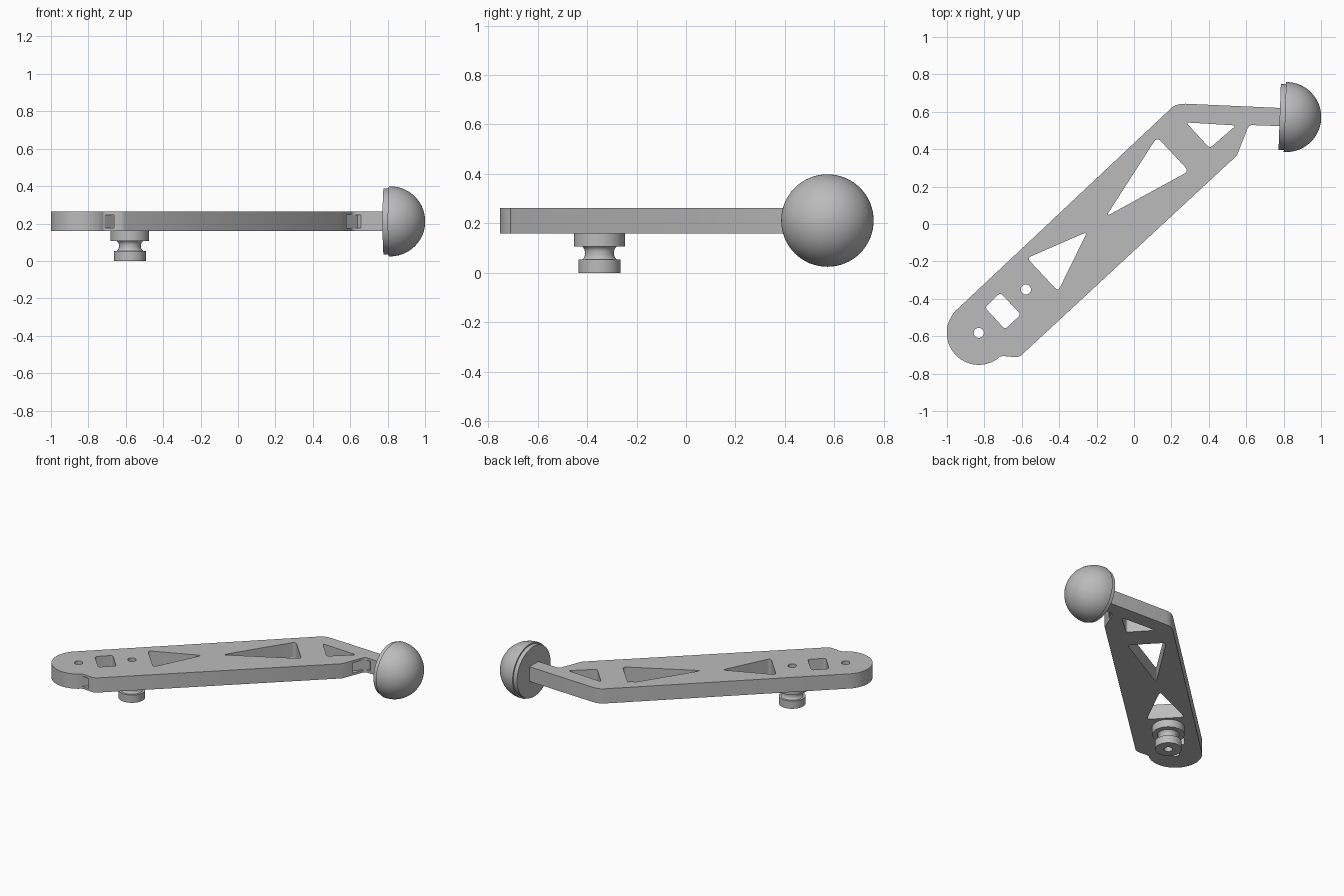
import bpy, bmesh, math
from mathutils import Vector, Matrix

cube = bpy.data.objects.get("Cube")
if cube:
    bpy.data.objects.remove(cube)

grey = bpy.data.materials.new("plain grey")
grey.use_nodes = True
colour = (0.5, 0.5, 0.5, 1)
grey.diffuse_color = colour
grey.node_tree.nodes["Principled BSDF"].inputs["Base Color"].default_value = colour

Z0, Z1 = 0.16, 0.263
MID = (Z0 + Z1) / 2


def finish(bm, name):
    bmesh.ops.recalc_face_normals(bm, faces=bm.faces[:])
    mesh = bpy.data.meshes.new(name)
    bm.to_mesh(mesh)
    bm.free()
    mesh.materials.append(grey)
    obj = bpy.data.objects.new(name, mesh)
    bpy.context.collection.objects.link(obj)
    return obj


def smooth(obj):
    bpy.ops.object.select_all(action='DESELECT')
    obj.select_set(True)
    bpy.context.view_layer.objects.active = obj
    bpy.ops.object.shade_smooth_by_angle(angle=math.radians(30))


def arc(cx, cy, r, a0, a1, n):
    angles = [math.radians(a0 + (a1 - a0) * i / n) for i in range(n + 1)]
    return [(cx + r * math.cos(a), cy + r * math.sin(a)) for a in angles]


def rounded(corners, cut, steps=5):
    """Polygon with each corner replaced by a short curve."""
    pts = [Vector(c) for c in corners]
    out = []
    for i, p in enumerate(pts):
        a = p + (pts[i - 1] - p).normalized() * cut
        b = p + (pts[(i + 1) % len(pts)] - p).normalized() * cut
        for k in range(steps + 1):
            t = k / steps
            out.append(a * (1 - t) ** 2 + p * 2 * t * (1 - t) + b * t * t)
    return out


def lathe(name, profile, closed, matrix, segments=64):
    """Spin (radius, height) points around z, then place the result."""
    bm = bmesh.new()
    vs = [bm.verts.new((r, 0, z)) for r, z in profile]
    es = [bm.edges.new(pair) for pair in zip(vs, vs[1:])]
    if closed:
        es.append(bm.edges.new((vs[-1], vs[0])))
    bmesh.ops.spin(bm, geom=vs + es, cent=(0, 0, 0), axis=(0, 0, 1),
                   angle=math.tau, steps=segments, use_duplicate=False)
    bmesh.ops.remove_doubles(bm, verts=bm.verts[:], dist=1e-5)
    bm.transform(matrix)
    obj = finish(bm, name)
    smooth(obj)
    return obj


# Lever plate: round end, long edges, bent neck
end_x, end_y = -0.83, -0.582
outline = arc(end_x, end_y, 0.171, 137, 305, 36)
outline += [(-0.718, -0.709), (-0.7, -0.706), (-0.645, -0.711), (-0.622, -0.711),
            (-0.604, -0.703), (0.55, 0.366), (0.606, 0.508), (0.613, 0.521),
            (0.627, 0.529), (0.79, 0.523), (0.79, 0.62), (0.275, 0.643),
            (0.25, 0.642), (0.225, 0.636), (0.203, 0.623)]

# Window cut-outs and pin holes
holes = [
    rounded([(0.123, 0.465), (0.294, 0.283), (-0.15, 0.04)], 0.03),
    rounded([(-0.25, -0.042), (-0.406, -0.36), (-0.572, -0.182)], 0.025),
    rounded([(0.278, 0.543), (0.545, 0.527), (0.405, 0.405)], 0.018),
    rounded([(-0.715, -0.367), (-0.605, -0.484), (-0.69, -0.563), (-0.797, -0.447)], 0.018),
    arc(-0.578, -0.35, 0.027, 0, 345, 23),
    arc(end_x, end_y, 0.027, 0, 345, 23),
]

bm = bmesh.new()
edges = []
for loop in [outline] + holes:
    vs = [bm.verts.new((p[0], p[1], Z0)) for p in loop]
    edges += [bm.edges.new((vs[i - 1], vs[i])) for i in range(len(vs))]
bmesh.ops.triangle_fill(bm, edges=edges, use_beauty=True, normal=(0, 0, 1))
ext = bmesh.ops.extrude_face_region(bm, geom=bm.faces[:])
top = [v for v in ext["geom"] if isinstance(v, bmesh.types.BMVert)]
bmesh.ops.translate(bm, verts=top, vec=(0, 0, Z1 - Z0))
plate = finish(bm, "lever_plate")

# Long inner channel running parallel to the straight edge
along = Vector((1.154, 1.069, 0)).normalized()
side = Vector((-along.y, along.x, 0))
centre = Vector((-0.027, -0.168, MID)) + side * 0.053
bm = bmesh.new()
bmesh.ops.create_cube(bm, size=1)
bm.transform(Matrix.Translation(centre) @ Matrix.Rotation(math.atan2(along.y, along.x), 4, 'Z')
             @ Matrix.Diagonal((1.95, 0.036, 0.07, 1)))
cutter = finish(bm, "channel_cutter")
cutter.hide_render = True
cut = plate.modifiers.new("channel", 'BOOLEAN')
cut.operation = 'DIFFERENCE'
cut.solver = 'EXACT'
cut.object = cutter
bpy.context.view_layer.update()
evaluated = plate.evaluated_get(bpy.context.evaluated_depsgraph_get())
result = bpy.data.meshes.new_from_object(evaluated)
plate.modifiers.clear()
plate.data = result
bpy.data.objects.remove(cutter)
smooth(plate)

# Grooved pivot bushing below the plate
neck = [(0.059 + 0.011 * abs(t) ** 3, 0.08 + 0.026 * t)
        for t in [i / 6 - 1 for i in range(13)]]
bushing = [(0.027, 0), (0.085, 0), (0.085, 0.054)] + neck + [
    (0.103, 0.106), (0.103, Z0), (0.027, Z0)]
lathe("pivot_bushing", bushing, True, Matrix.Translation((-0.578, -0.35, 0)))

# Domed knob with a stepped rim, facing along the neck
R = 0.187
dome = [(R * math.cos(a), 0.035 + R * math.sin(a))
        for a in [math.radians(90 * i / 24) for i in range(25)]]
dome[-1] = (0, 0.035 + R)
knob = [(0, 0), (0.177, 0), (0.177, 0.028), (R, 0.028)] + dome
axis = Vector((1, -0.035, 0))
lathe("domed_knob", knob, False,
      Matrix.Translation((0.779, 0.573, MID)) @ axis.to_track_quat('Z', 'Y').to_matrix().to_4x4())
